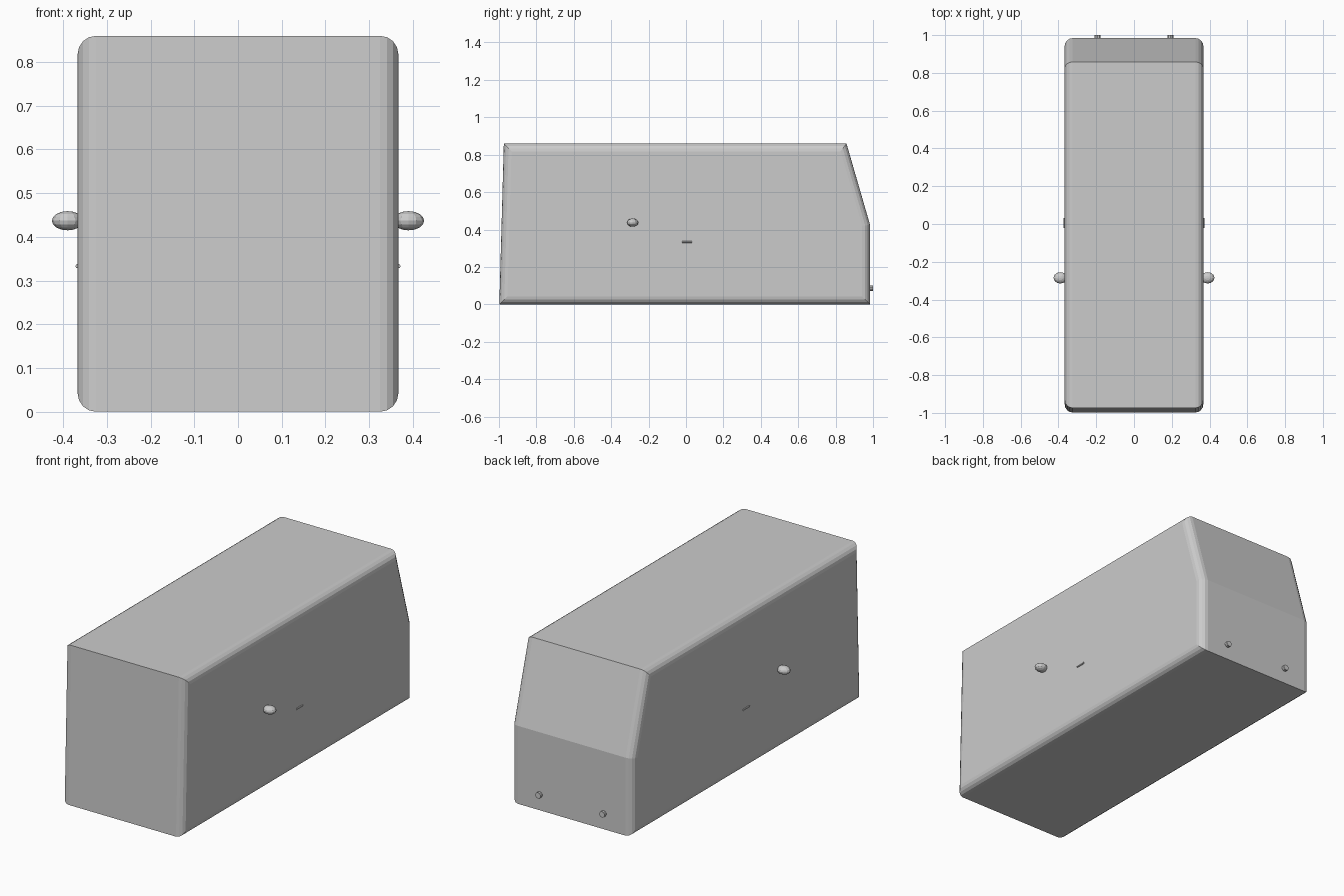
import bpy, bmesh
from math import pi
from mathutils import Matrix

cube = bpy.data.objects.get("Cube")
if cube:
    bpy.data.objects.remove(cube, do_unlink=True)

# Single pale grey material
grey = bpy.data.materials.new("pale_grey")
grey.use_nodes = True
colour = (0.6, 0.6, 0.6, 1)
grey.diffuse_color = colour
bsdf = next(n for n in grey.node_tree.nodes if n.type == 'BSDF_PRINCIPLED')
bsdf.inputs["Base Color"].default_value = colour


def add_part(name, bm):
    bmesh.ops.recalc_face_normals(bm, faces=bm.faces)
    mesh = bpy.data.meshes.new(name)
    bm.to_mesh(mesh)
    bm.free()
    mesh.materials.append(grey)
    obj = bpy.data.objects.new(name, mesh)
    bpy.context.collection.objects.link(obj)
    return obj


def add_rod(name, radius, length, x, y, z, sides):
    """Short cylinder lying along the y axis."""
    bm = bmesh.new()
    bmesh.ops.create_cone(
        bm, cap_ends=True, segments=sides, radius1=radius, radius2=radius, depth=length,
        matrix=Matrix.Translation((x, y, z)) @ Matrix.Rotation(pi / 2, 4, 'X'))
    return add_part(name, bm)


# Body: side profile extruded across the width, with rounded side outlines
half_width = 0.367
profile = [(-0.998, 0), (0.984, 0), (0.984, 0.425), (0.858, 0.86), (-0.974, 0.86)]
bm = bmesh.new()
side = bm.faces.new([bm.verts.new((-half_width, y, z)) for y, z in profile])
across = bmesh.ops.extrude_face_region(bm, geom=[side])["geom"]
bmesh.ops.translate(bm, vec=(2 * half_width, 0, 0),
                    verts=[g for g in across if isinstance(g, bmesh.types.BMVert)])
outline = [e for e in bm.edges if abs(e.verts[0].co.x - e.verts[1].co.x) < 0.001]
bmesh.ops.bevel(bm, geom=outline, offset=0.042, offset_type='OFFSET', segments=4,
                profile=0.5, affect='EDGES', clamp_overlap=True)
add_part("body", bm)

# Paired details on each flank and on the rear
for label, s in (("left", 1), ("right", -1)):
    bm = bmesh.new()
    bmesh.ops.create_uvsphere(
        bm, u_segments=12, v_segments=8, radius=1,
        matrix=Matrix.Translation((s * 0.39, -0.285, 0.437)) @ Matrix.Diagonal((0.036, 0.03, 0.022, 1)))
    add_part(label + "_side_mirror", bm)
    add_rod(label + "_door_handle", 0.005, 0.054, s * 0.367, 0.005, 0.333, 8)
    add_rod(label + "_rear_lamp", 0.016, 0.04, s * 0.193, 0.98, 0.086, 10)
